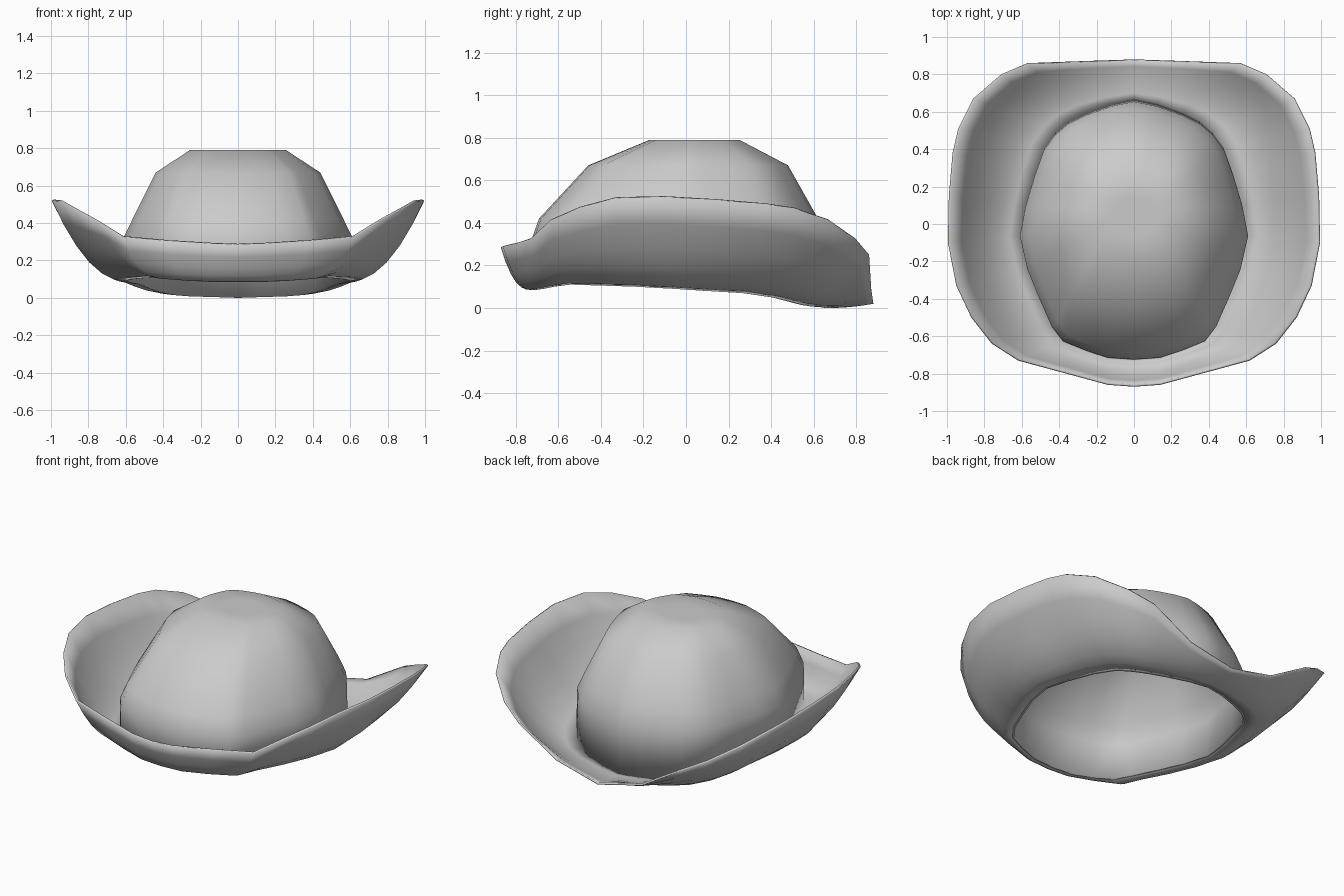
import bpy, math

if "Cube" in bpy.data.objects:
    bpy.data.objects.remove(bpy.data.objects["Cube"])

# Half outline, front to back: brim edge x, y, z and matching crown base x, y, z
HALF = [
    (0, -.87, .285, 0, -.73, .085), (.14, -.86, .29, .14, -.72, .085),
    (.38, -.795, .305, .26, -.68, .09), (.62, -.73, .325, .38, -.63, .10),
    (.76, -.64, .41, .44, -.55, .11), (.87, -.50, .47, .51, -.39, .105),
    (.95, -.33, .515, .57, -.24, .10), (.995, -.10, .52, .61, -.06, .09),
    (.99, .15, .505, .58, .10, .08), (.97, .38, .485, .53, .27, .07),
    (.94, .51, .465, .48, .41, .05), (.86, .67, .41, .42, .49, .03),
    (.71, .80, .32, .35, .55, .015), (.57, .86, .25, .26, .595, .008),
    (.30, .87, .09, .12, .645, .004), (0, .88, .02, 0, .67, 0),
]


def ring(k):
    """Full loop from the half table, mirrored across x."""
    h = [p[k:k + 3] for p in HALF]
    return h + [(-x, y, z) for x, y, z in h[-2:0:-1]]


def loft(name, rows, thickness, offset, cap=None):
    n = len(rows[0])
    verts = [v for r in rows for v in r]
    faces = [(a * n + i, (a + 1) * n + i, (a + 1) * n + (i + 1) % n, a * n + (i + 1) % n)
             for a in range(len(rows) - 1) for i in range(n)]
    if cap:
        verts.append(cap)
        faces += [(len(verts) - 1, i, (i + 1) % n) for i in range(n)]
    me = bpy.data.meshes.new(name)
    me.from_pydata(verts, [], faces)
    me.shade_smooth()
    ob = bpy.data.objects.new(name, me)
    bpy.context.collection.objects.link(ob)
    m = ob.modifiers.new("thickness", 'SOLIDIFY')
    m.thickness, m.offset = thickness, offset
    return ob


edge, base = ring(0), ring(3)

# Brim: sweeps out of the crown base and curls up to the edge
rows = []
for u in (0, .15, .3, .48, .66, .84, 1):
    rows.append([(b[0] + (e[0] - b[0]) * u, b[1] + (e[1] - b[1]) * u,
                  b[2] + (e[2] - b[2]) * u ** (2.0 if b[1] > -.6 else 2.4))
                 for e, b in zip(edge, base)])
loft("brim", rows, .012, 1)

# Crown: rings (height, x scale, y scale, y centre) from top to base
levels = [(.79, .20, .15, .04), (.79, .42, .30, .04), (.67, .72, .67, .01),
          (.42, .925, .936, -.035), (.325, 1, .985, -.035)]
rows = [[(x * sx, cy + (y + .03) * sy, z) for x, y, _ in base]
        for z, sx, sy, cy in levels]
rows.append(base)
loft("crown", rows, .012, -1, cap=(0, .04, .79))
